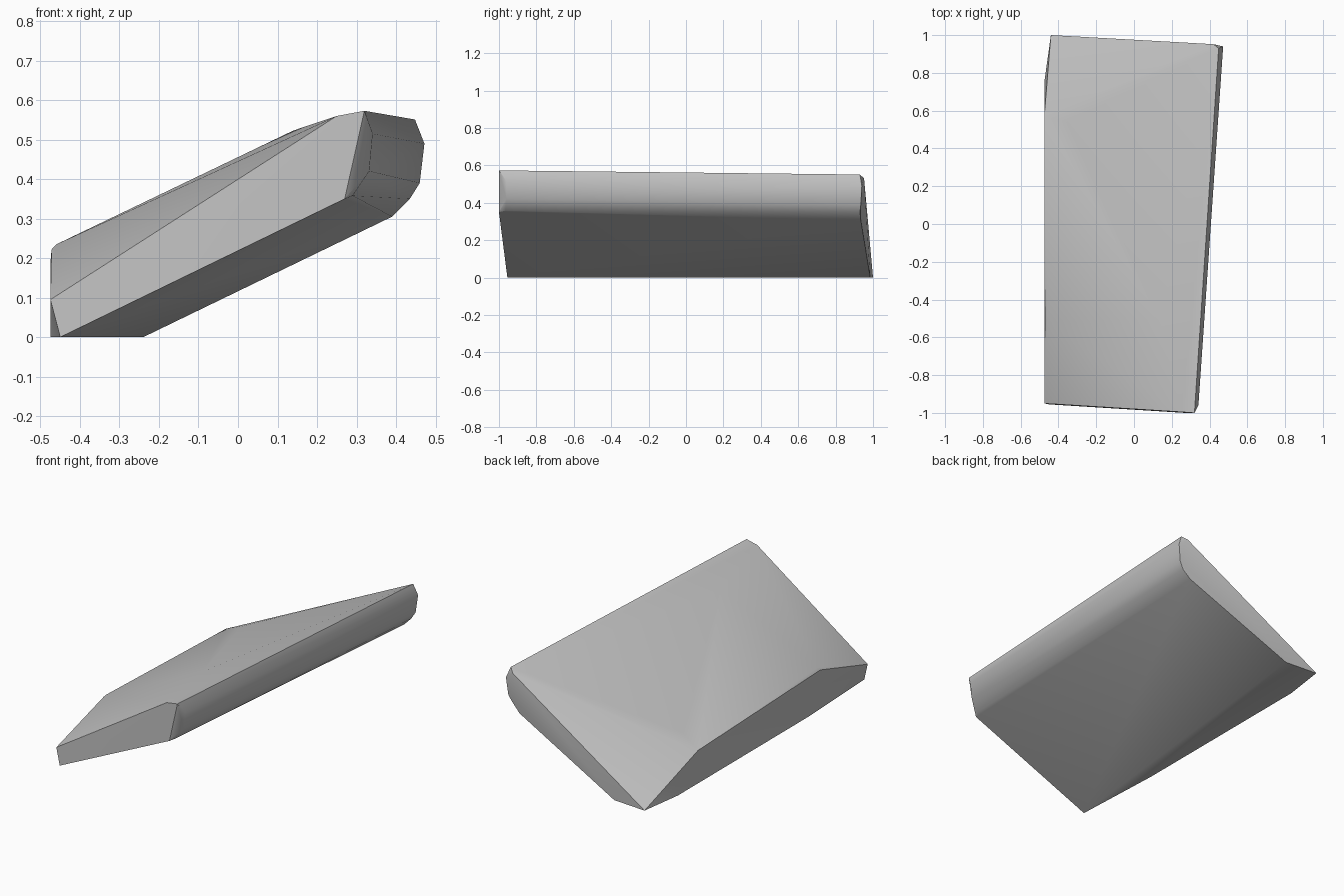
import bpy, bmesh, math

cube = bpy.data.objects.get("Cube")
if cube:
    bpy.data.objects.remove(cube, do_unlink=True)

# One plain grey
grey = bpy.data.materials.new("stone_grey")
grey.use_nodes = True
colour = (0.54, 0.54, 0.54, 1)
grey.diffuse_color = colour
grey.node_tree.nodes["Principled BSDF"].inputs["Base Color"].default_value = colour

# Chipped front end of the slab
front_end = [(-0.475, -0.95, 0.095), (-0.45, -0.955, 0), (0.27, -1, 0.35),
             (0.32, -1, 0.573), (0.25, -0.995, 0.56),
             (0.341, -0.96, 0.515), (0.332, -0.96, 0.42), (0.29, -0.965, 0.358)]

# Back end, narrowing to a point at the low corner
back_end = [(-0.44, 1, 0), (-0.24, 0.985, 0), (0.39, 0.935, 0.305),
            (0.435, 0.93, 0.35), (0.46, 0.935, 0.39), (0.472, 0.94, 0.49),
            (0.448, 0.93, 0.551), (0.42, 0.952, 0.53)]

# Low side wall, sinking towards the back
low_side = [(-0.475, -0.42, 0), (-0.475, 0.75, 0),
            (-0.472, -0.53, 0.222), (-0.475, 0.57, 0.187),
            (-0.46, -0.52, 0.235)]

# Upper face with one ridge corner near the front
upper_face = [(0.14, -0.51, 0.523), (-0.36, 0.54, 0.242)]

# Wrap the corners in a closed faceted slab
bm = bmesh.new()
for corner in front_end + back_end + low_side + upper_face:
    bm.verts.new(corner)
bmesh.ops.convex_hull(bm, input=bm.verts[:])
loose = [v for v in bm.verts if not v.link_faces]
bmesh.ops.delete(bm, geom=loose, context='VERTS')
bmesh.ops.dissolve_limit(bm, angle_limit=math.radians(0.5),
                         verts=bm.verts[:], edges=bm.edges[:])
bmesh.ops.recalc_face_normals(bm, faces=bm.faces[:])

mesh = bpy.data.meshes.new("stone_slab")
bm.to_mesh(mesh)
bm.free()
mesh.materials.append(grey)
slab = bpy.data.objects.new("stone_slab", mesh)
bpy.context.collection.objects.link(slab)

# Soft facets with crisp ends
bpy.ops.object.select_all(action='DESELECT')
slab.select_set(True)
bpy.context.view_layer.objects.active = slab
bpy.ops.object.shade_smooth_by_angle(angle=math.radians(30))
